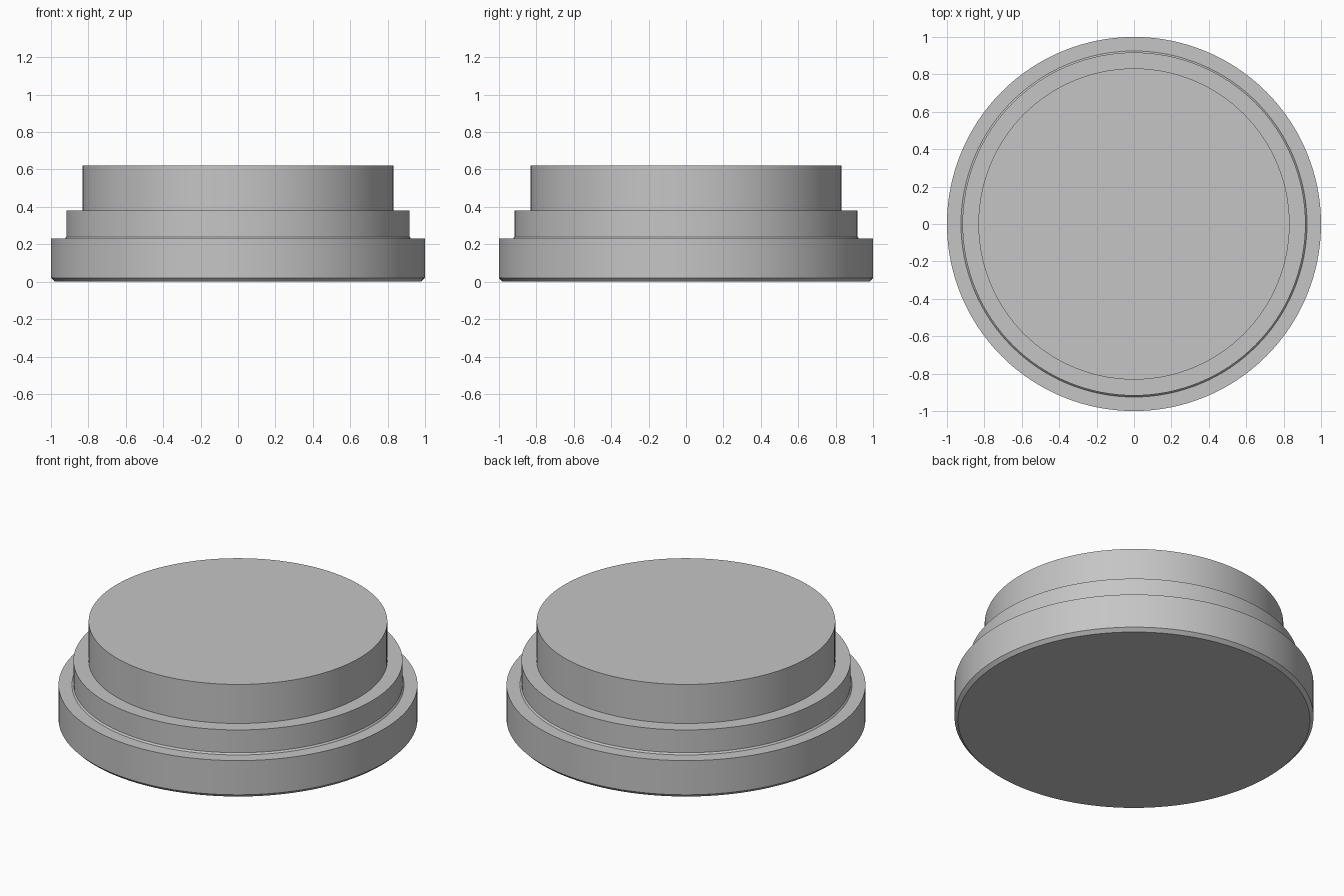
import bpy
import bmesh
import math

SIDES = 128

cube = bpy.data.objects.get("Cube")
if cube:
    bpy.data.objects.remove(cube, do_unlink=True)

grey = bpy.data.materials.new("plain grey")
grey.use_nodes = True
colour = (0.56, 0.56, 0.56, 1)
grey.diffuse_color = colour
grey.node_tree.nodes["Principled BSDF"].inputs["Base Color"].default_value = colour


def turned(name, profile):
    """Turn a (radius, height) profile around z and cap both ends."""
    bm = bmesh.new()
    rings = []
    for r, z in profile:
        angles = [2 * math.pi * i / SIDES for i in range(SIDES)]
        rings.append([bm.verts.new((r * math.cos(a), r * math.sin(a), z)) for a in angles])
    for low, high in zip(rings, rings[1:]):
        for i in range(SIDES):
            j = (i + 1) % SIDES
            bm.faces.new((low[i], low[j], high[j], high[i]))
    bm.faces.new(rings[0][::-1])
    bm.faces.new(rings[-1])
    mesh = bpy.data.meshes.new(name)
    bm.to_mesh(mesh)
    bm.free()
    mesh.materials.append(grey)
    obj = bpy.data.objects.new(name, mesh)
    bpy.context.collection.objects.link(obj)
    bpy.ops.object.select_all(action="DESELECT")
    obj.select_set(True)
    bpy.context.view_layer.objects.active = obj
    bpy.ops.object.shade_smooth_by_angle(angle=math.radians(30))
    return obj


# One stepped solid: chamfered foot, flange, small cove, collar and top drum
turned("stepped_cap", [
    (0.98, 0), (1, 0.02), (1, 0.23),
    (0.925, 0.23), (0.917, 0.24), (0.917, 0.38),
    (0.832, 0.38), (0.832, 0.62),
])
